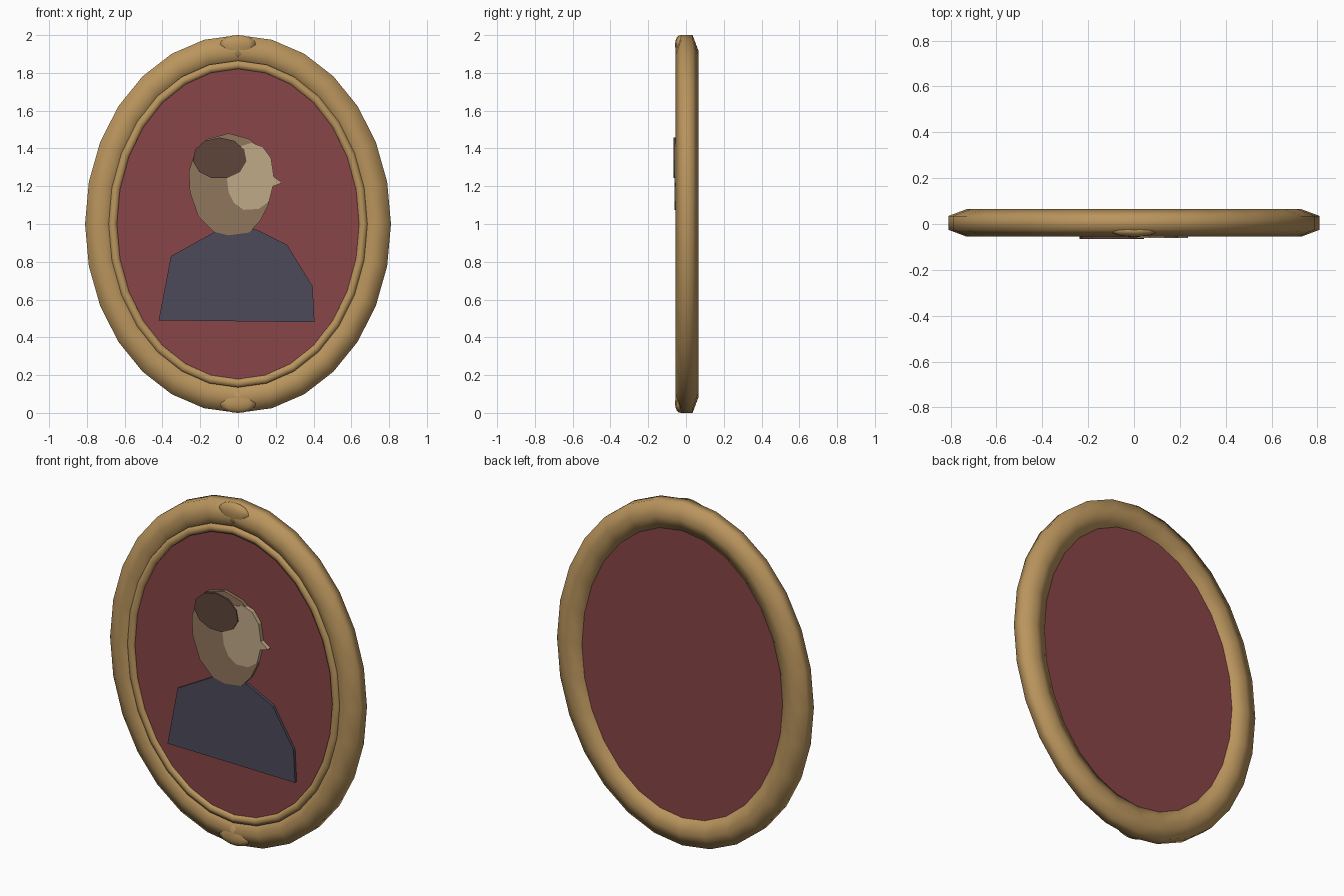
import bpy, bmesh
from math import sin, cos, tau

cube = bpy.data.objects.get("Cube")
if cube:
    bpy.data.objects.remove(cube, do_unlink=True)

SEGMENTS = 28


def material(name, *rgb):
    m = bpy.data.materials.new(name)
    m.use_nodes = True
    m.diffuse_color = (*rgb, 1)
    m.node_tree.nodes["Principled BSDF"].inputs["Base Color"].default_value = (*rgb, 1)
    return m


gold = material("antique gold", 0.49, 0.30, 0.11)
red = material("deep red", 0.25, 0.059, 0.063)
navy = material("slate navy", 0.073, 0.068, 0.10)
tan = material("tan brown", 0.28, 0.18, 0.107)
cream = material("pale skin", 0.53, 0.40, 0.245)
brown = material("dark brown", 0.112, 0.06, 0.044)


def finish(name, bm, mat, smooth=False):
    bmesh.ops.recalc_face_normals(bm, faces=bm.faces)
    mesh = bpy.data.meshes.new(name)
    bm.to_mesh(mesh)
    bm.free()
    mesh.materials.append(mat)
    for p in mesh.polygons:
        p.use_smooth = smooth
    ob = bpy.data.objects.new(name, mesh)
    bpy.context.collection.objects.link(ob)
    return ob


def oval_ring(name, rx, rz, y, wide, deep, mat):
    """Hexagonal section swept round an oval, flat sides in and out."""
    bm = bmesh.new()
    loops = []
    for i in range(SEGMENTS):
        a = tau * i / SEGMENTS
        loop = []
        for k in range(6):
            t = tau * (k + 0.5) / 6
            r = wide * cos(t) / cos(tau / 12)
            loop.append(bm.verts.new(((rx + r) * sin(a), y + deep * sin(t),
                                      1 + (rz + r) * cos(a))))
        loops.append(loop)
    for i in range(SEGMENTS):
        a, b = loops[i - 1], loops[i]
        for k in range(6):
            bm.faces.new((a[k - 1], a[k], b[k], b[k - 1]))
    return finish(name, bm, mat, True)


def plate(name, points, front, back, mat):
    """Flat outline in x and z, given thickness along y."""
    bm = bmesh.new()
    face = bm.faces.new([bm.verts.new((x, front, z)) for x, z in points])
    new = bmesh.ops.extrude_face_region(bm, geom=[face])["geom"]
    for v in new:
        if isinstance(v, bmesh.types.BMVert):
            v.co.y = back
    return finish(name, bm, mat)


def oval(cx, cz, rx, rz, count):
    return [(cx + rx * sin(tau * i / count), cz + rz * cos(tau * i / count))
            for i in range(count)]


# Frame and its thin inner moulding
oval_ring("frame", 0.73, 0.92, 0.005, 0.08, 0.06, gold)
oval_ring("inner_moulding", 0.663, 0.843, -0.036, 0.022, 0.016, gold)

# Backing panel
plate("backing_panel", oval(0, 1, 0.658, 0.848, SEGMENTS), -0.036, 0.033, red)

# Ornaments at the top and bottom of the frame
for name, side in (("top_ornament", 1), ("bottom_ornament", -1)):
    bm = bmesh.new()
    bmesh.ops.create_uvsphere(bm, u_segments=10, v_segments=8, radius=1)
    for v in bm.verts:
        x, y, z = v.co
        depth = 0.05 if z > 0 else 0.06 + 0.015 * (1 - abs(x))
        v.co = (0.1 * x, -0.03 + 0.028 * y, 1 + side * (0.95 + depth * z))
    finish(name, bm, gold, True)

# Portrait bust in layered plates
plate("shoulders", [(-0.42, 0.49), (-0.355, 0.83), (-0.12, 0.96), (0.0, 0.98),
                    (0.1, 0.97), (0.26, 0.89), (0.395, 0.67), (0.405, 0.48),
                    (0, 0.485)], -0.052, -0.03, navy)
plate("head", [(-0.05, 1.48), (-0.16, 1.45), (-0.23, 1.37), (-0.26, 1.28),
               (-0.255, 1.17), (-0.21, 1.04), (-0.13, 0.96), (-0.05, 0.94),
               (0.06, 0.955), (0.12, 1.02), (0.16, 1.1), (0.17, 1.25),
               (0.14, 1.38), (0.06, 1.45)], -0.055, -0.03, tan)
plate("face", [(0.07, 1.43), (0.13, 1.41), (0.175, 1.35), (0.19, 1.25),
               (0.235, 1.217), (0.185, 1.2), (0.165, 1.12), (0.11, 1.08),
               (0.03, 1.075), (-0.02, 1.11), (-0.05, 1.17), (-0.06, 1.25),
               (-0.04, 1.34), (0.01, 1.41)], -0.06, -0.03, cream)
plate("hair", oval(-0.097, 1.348, 0.143, 0.11, 11), -0.065, -0.03, brown)
